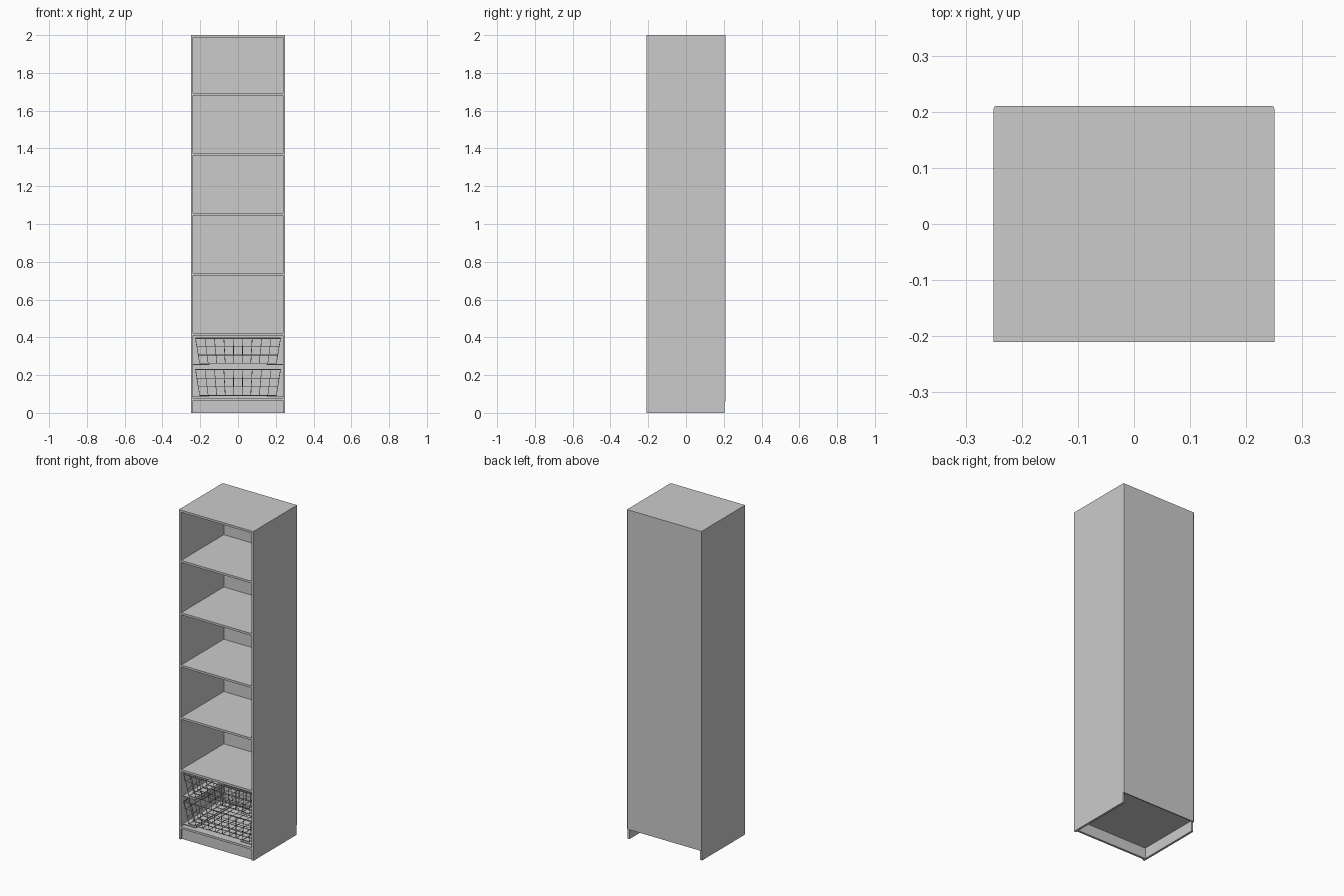
import bpy
from mathutils import Vector

cube = bpy.data.objects.get("Cube")
if cube:
    bpy.data.objects.remove(cube, do_unlink=True)


def material(name, rgb):
    m = bpy.data.materials.new(name)
    m.use_nodes = True
    m.diffuse_color = (*rgb, 1)
    m.node_tree.nodes["Principled BSDF"].inputs["Base Color"].default_value = (*rgb, 1)
    return m


GREY = material("plain grey", (0.6, 0.6, 0.6))


def box(name, lo, hi):
    bpy.ops.mesh.primitive_cube_add(size=1)
    o = bpy.context.object
    o.name = name
    lo, hi = Vector(lo), Vector(hi)
    for v in o.data.vertices:
        v.co = [(lo[i] + hi[i]) / 2 + v.co[i] * (hi[i] - lo[i]) for i in range(3)]
    o.data.materials.append(GREY)
    return o


def wires(name, paths, radius):
    c = bpy.data.curves.new(name, "CURVE")
    c.dimensions = "3D"
    c.bevel_depth = radius
    c.bevel_resolution = 0
    c.use_fill_caps = True
    c.materials.append(GREY)
    for pts, closed in paths:
        s = c.splines.new("POLY")
        s.points.add(len(pts) - 1)
        for p, co in zip(s.points, pts):
            p.co = (*co, 1)
        s.use_cyclic_u = closed
    o = bpy.data.objects.new(name, c)
    bpy.context.collection.objects.link(o)


W, FRONT, BACK, H, T = 0.25, -0.21, 0.21, 2.0, 0.013
INNER = BACK - 0.007

# Carcass
for side, s in (("left", 1), ("right", -1)):
    box(side + "_side_panel", (min(s * W, s * (W - T)), FRONT, 0),
        (max(s * W, s * (W - T)), INNER, H))
box("top_panel", (T - W, FRONT, H - T), (W - T, INNER, H))
box("plinth", (T - W, FRONT + 0.01, 0), (W - T, FRONT + 0.023, 0.065))
box("bottom_panel", (T - W, FRONT, 0.065), (W - T, INNER, 0.078))

# Back panel with clipped rear corners
back = box("back_panel", (-W, INNER, 0.06), (W, BACK, H))
bev = back.modifiers.new("rounded_rear_corners", "BEVEL")
bev.width, bev.segments, bev.limit_method = 0.004, 3, "WEIGHT"
weight = back.data.attributes.new("bevel_weight_edge", "FLOAT", "EDGE")
for e in back.data.edges:
    a, b = (back.data.vertices[i].co for i in e.vertices)
    if abs(a.z - b.z) > 1 and a.y > BACK - 0.001:
        weight.data[e.index].value = 1

# Evenly spaced shelves
for i in range(5):
    z = 0.41 + i * 0.3175
    box(f"shelf_{i + 1}", (T - W, FRONT + 0.003, z), (W - T, INNER, z + T))


# Wire baskets: tapered mesh, heavy rim and side runners
def basket(name, z0, z1):
    def ring(t):
        x, y0, y1 = 0.203 + 0.022 * t, -0.18 - 0.018 * t, 0.17 + 0.018 * t
        z = z0 + (z1 - z0) * t
        return [(-x, y0, z), (x, y0, z), (x, y1, z), (-x, y1, z)]

    low, top = ring(0), ring(1)
    paths = [(ring(t / 3), True) for t in range(3)]
    for n, axis in ((9, 0), (8, 1)):
        for i in range(n + 1):
            f = i / n
            mix = lambda r, a, b: Vector(r[a]).lerp(Vector(r[b]), f)
            a, b, c, d = (0, 1, 3, 2) if axis == 0 else (0, 3, 1, 2)
            paths.append(([mix(top, a, b), mix(low, a, b),
                           mix(low, c, d), mix(top, c, d)], False))
    wires(name + "_mesh", paths, 0.0018)
    wires(name + "_rim", [(top, True)], 0.003)
    for side, s in (("left", 1), ("right", -1)):
        xs = sorted((s * 0.15, s * (W - T)))
        box(f"{name}_{side}_runner", (xs[0], -0.19, z0 - 0.008), (xs[1], 0.18, z0 - 0.004))


basket("lower_basket", 0.092, 0.23)
basket("upper_basket", 0.262, 0.395)
